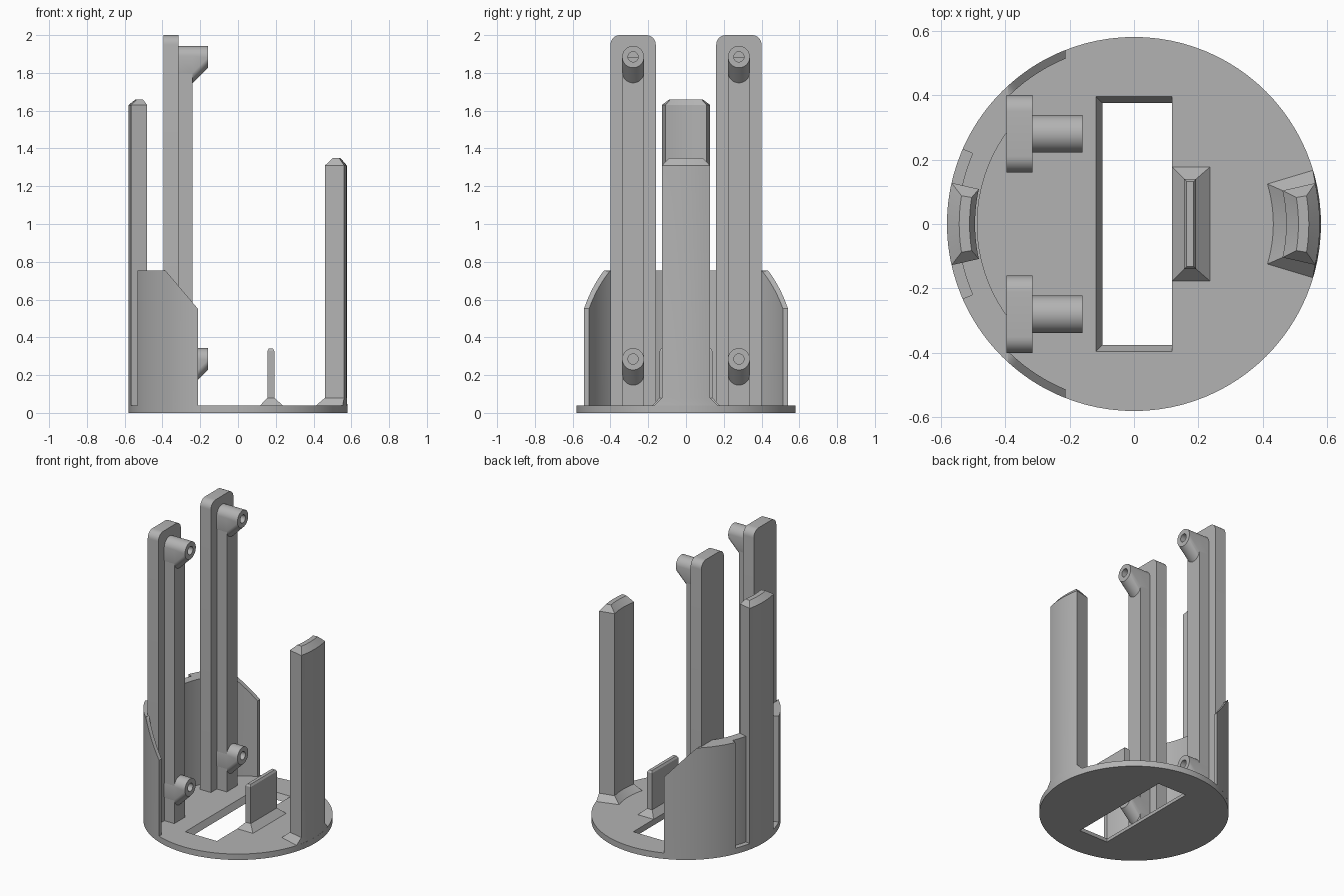
import bpy, bmesh
from math import sin, cos, pi, radians

cube = bpy.data.objects.get("Cube")
if cube:
    bpy.data.objects.remove(cube, do_unlink=True)

grey = bpy.data.materials.new("light_grey_plastic")
grey.use_nodes = True
COLOUR = (0.45, 0.45, 0.45, 1)
grey.diffuse_color = COLOUR
grey.node_tree.nodes["Principled BSDF"].inputs["Base Color"].default_value = COLOUR

FLOOR = 0.04
RADIUS = 0.58


def loft(name, rings):
    """Skin a list of equal-length point rings and cap both ends."""
    bm = bmesh.new()
    loops = [[bm.verts.new(p) for p in ring] for ring in rings]
    n = len(loops[0])
    for a, b in zip(loops, loops[1:]):
        for i in range(n):
            j = (i + 1) % n
            bm.faces.new((a[i], a[j], b[j], b[i]))
    bm.faces.new(loops[0])
    bm.faces.new(loops[-1])
    bmesh.ops.recalc_face_normals(bm, faces=bm.faces)
    mesh = bpy.data.meshes.new(name)
    bm.to_mesh(mesh)
    bm.free()
    mesh.materials.append(grey)
    obj = bpy.data.objects.new(name, mesh)
    bpy.context.collection.objects.link(obj)
    return obj


def smooth(obj):
    bpy.ops.object.select_all(action='DESELECT')
    obj.select_set(True)
    bpy.context.view_layer.objects.active = obj
    bpy.ops.object.shade_smooth_by_angle(angle=radians(25))


def rect(x0, x1, y0, y1, z):
    return [(x0, y0, z), (x1, y0, z), (x1, y1, z), (x0, y1, z)]


def arc(r, a0, a1, n=12):
    """Plan points on a circle, angles in degrees from +x."""
    steps = [radians(a0 + (a1 - a0) * i / n) for i in range(n + 1)]
    return [(r * cos(a), r * sin(a)) for a in steps]


def sector(r0, r1, half, z, side=1):
    plan = arc(r1, -half, half) + arc(r0, half, -half)
    return [(side * x, y, z) for x, y in plan]


# Round base with a slot whose three walls slope inwards
circle = arc(RADIUS, 0, 360, 96)[:-1]
base = loft("base_plate", [[(x, y, z) for x, y in circle] for z in (0, FLOOR)])
cutter = loft("slot_cutter", [rect(-0.078, 0.118, -0.355, 0.355, -FLOOR),
                              rect(-0.138, 0.118, -0.415, 0.415, 2 * FLOOR)])
cutter.hide_render = True
cut = base.modifiers.new("slot", 'BOOLEAN')
cut.object = cutter
cut.solver = 'EXACT'
bpy.context.view_layer.objects.active = base
bpy.ops.object.modifier_apply(modifier=cut.name)
bpy.data.objects.remove(cutter, do_unlink=True)
smooth(base)

# Small upright tab with a flared foot
loft("slot_tab", [rect(0.118, 0.236, -0.177, 0.177, FLOOR),
                  rect(0.155, 0.193, -0.14, 0.14, 0.08),
                  rect(0.155, 0.193, -0.14, 0.14, 0.327),
                  rect(0.163, 0.185, -0.132, 0.132, 0.34)])

# Curved posts with bevelled tops
smooth(loft("left_post", [sector(0.432, 0.579, 16.7, FLOOR),
                          sector(0.472, 0.576, 12.7, 0.08),
                          sector(0.472, 0.576, 12.7, 1.31),
                          sector(0.51, 0.542, 9.3, 1.35)]))
smooth(loft("right_post", [sector(0.493, RADIUS, 12.7, FLOOR, -1),
                           sector(0.493, RADIUS, 12.7, 1.63, -1),
                           sector(0.51, 0.542, 9.3, 1.66, -1)]))


def wall_top(x):
    """Wall height: level, then sloping down towards the open end."""
    return 0.755 - max(0, x + 0.385) * 1.18


for side, tag in ((-1, "front"), (1, "back")):
    yc = side * 0.28

    # Thick guard wall with a groove beside the post
    plan = (arc(RADIUS, 23.6, 47.7) + arc(0.486, 36.6, 0)
            + arc(0.546, 0, 23.6))
    smooth(loft(tag + "_guard_wall",
                [[(-x, side * y, z) for x, y in plan] for z in (FLOOR, 0.755)]))

    # Thin wing continuing the guard wall
    wing = []
    for (xi, yi), (xo, yo) in zip(arc(0.555, 45.4, 67.5, 16),
                                  arc(RADIUS, 45.4, 68.5, 16)):
        wing.append([(-xi, side * yi, FLOOR), (-xo, side * yo, FLOOR),
                     (-xo, side * yo, wall_top(-xo)),
                     (-xi, side * yi, wall_top(-xi))])
    smooth(loft(tag + "_guard_wing", wing))

    # Tall mounting rail with rounded top corners
    half, r = 0.12, 0.05
    crown = [(half - r + y, 2 - r + z) for y, z in arc(r, 0, 90, 8)]
    crown += [(r - half + y, 2 - r + z) for y, z in arc(r, 90, 180, 8)]
    profile = [(-half, FLOOR), (half, FLOOR)] + crown
    smooth(loft(tag + "_rail", [[(x, yc + y, z) for y, z in profile]
                                for x in (-0.395, -0.315)]))

    # Stiffening rib on the rail
    loft(tag + "_rail_rib", [rect(-0.32, -0.24, yc - 0.057, yc + 0.057, z)
                             for z in (FLOOR, 1.885)])

    # Screw bosses with a slanted support underneath
    for level, zc in (("lower", 0.285), ("upper", 1.885)):
        def ring(x, radius, drop=0):
            pts = []
            for i in range(32):
                a = 2 * pi * (i + 0.5) / 32
                sag = drop if sin(a) < 0 else 0
                pts.append((x, yc + radius * cos(a), zc + radius * sin(a) - sag))
            return pts
        smooth(loft(f"{tag}_{level}_boss",
                    [ring(-0.315, 0.058, 0.08), ring(-0.24, 0.058, 0.08),
                     ring(-0.16, 0.058), ring(-0.16, 0.027),
                     ring(-0.26, 0.027)]))
